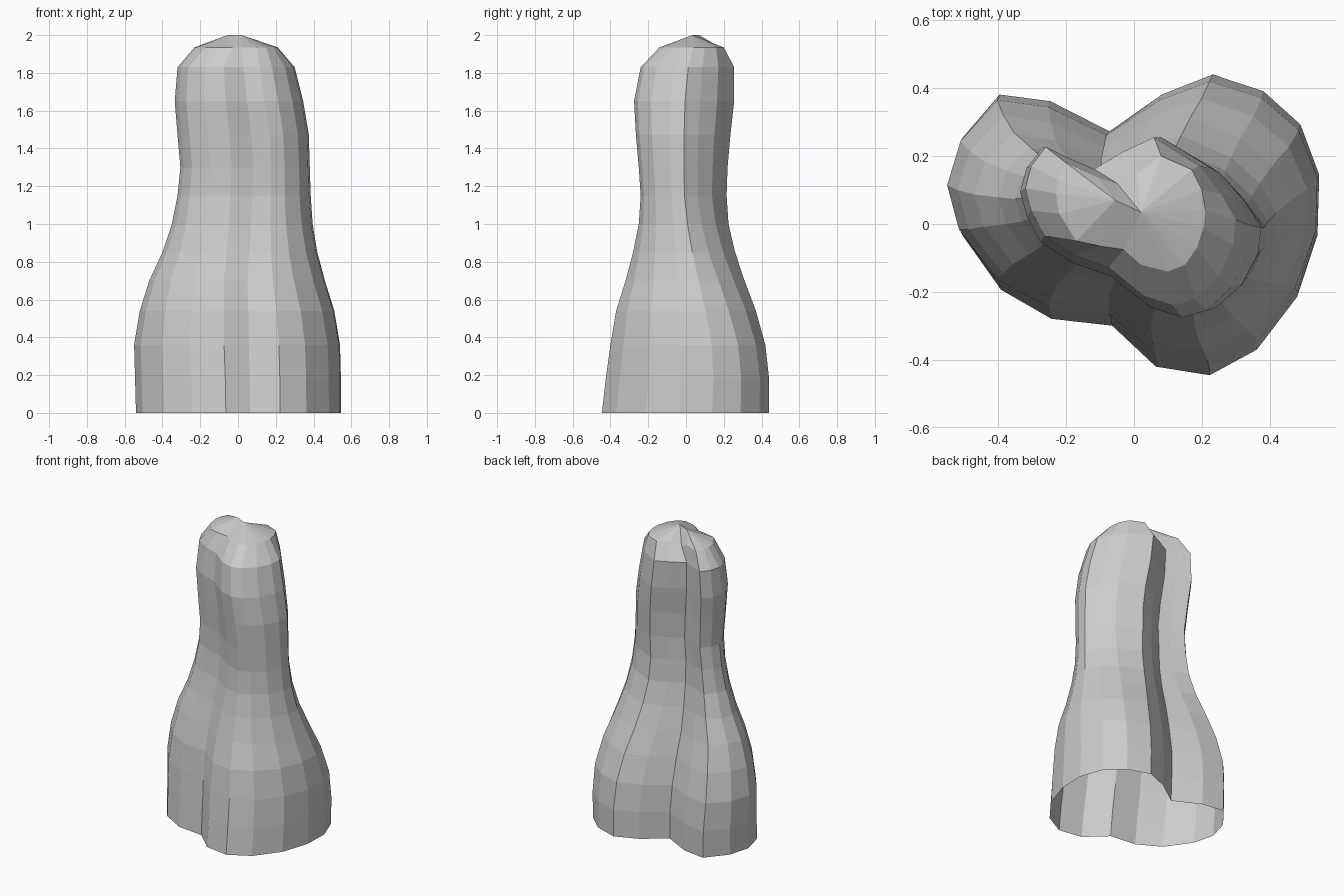
import bpy, bmesh

if "Cube" in bpy.data.objects:
    bpy.data.objects.remove(bpy.data.objects["Cube"])

# Cross-sections of the two-lobed body, counterclockwise from the back crease
BASE = [(-.075, .27), (-.25, .36), (-.40, .38), (-.51, .25), (-.55, .11), (-.515, -.03), (-.40, -.19),
        (-.25, -.275), (-.07, -.295), (.06, -.415), (.22, -.44), (.36, -.365), (.48, -.21), (.54, -.03),
        (.545, .14), (.49, .29), (.38, .39), (.23, .44), (.08, .38)]
UPPER = [(-.10, .16), (-.175, .19), (-.265, .23), (-.315, .17), (-.335, .10), (-.315, .03), (-.27, -.05),
         (-.17, -.11), (-.05, -.15), (.07, -.24), (.17, -.27), (.245, -.25), (.325, -.18), (.375, -.08),
         (.385, .0), (.335, .08), (.26, .17), (.105, .26), (.0, .215)]
CAP = [(-.05, .12), (-.11, .14), (-.20, .18), (-.225, .13), (-.23, .09), (-.22, .03), (-.17, -.05),
       (-.10, -.065), (-.03, -.075), (.02, -.12), (.10, -.14), (.15, -.12), (.185, -.07), (.205, -.01),
       (.21, .04), (.20, .10), (.17, .16), (.08, .20), (.01, .15)]

# Profile: height, left, right, front, back, blend from base to upper section
PROFILE = [(0, -.54, .545, -.445, .44, 0), (.18, -.545, .545, -.425, .44, 0),
           (.36, -.55, .54, -.40, .42, .05), (.54, -.52, .51, -.37, .37, .2),
           (.70, -.47, .46, -.32, .31, .4), (.85, -.40, .42, -.28, .26, .65),
           (1.0, -.35, .395, -.25, .225, .85), (1.15, -.32, .385, -.24, .215, 1),
           (1.3, -.305, .38, -.25, .22, 1), (1.47, -.32, .375, -.265, .235, 1),
           (1.65, -.335, .345, -.275, .255, 1), (1.83, -.32, .30, -.24, .255, 1)]


def fit(points, x0, x1, y0, y1):
    """Scale an outline to fill the given bounds."""
    xs, ys = zip(*points)
    sx = (x1 - x0) / (max(xs) - min(xs))
    sy = (y1 - y0) / (max(ys) - min(ys))
    return [(x0 + (x - min(xs)) * sx, y0 + (y - min(ys)) * sy) for x, y in points]


bm = bmesh.new()
rings = []
for z, x0, x1, y0, y1, t in PROFILE:
    mix = [(a[0] * (1 - t) + b[0] * t, a[1] * (1 - t) + b[1] * t) for a, b in zip(BASE, UPPER)]
    rings.append([bm.verts.new((x, y, z)) for x, y in fit(mix, x0, x1, y0, y1)])
rings.append([bm.verts.new((x, y, 1.91 if i == 0 else 1.935)) for i, (x, y) in enumerate(CAP)])

# Walls, open at the bottom
n = len(BASE)
for low, high in zip(rings, rings[1:]):
    for i in range(n):
        j = (i + 1) % n
        bm.faces.new((low[i], low[j], high[j], high[i]))

# Crown: a fan for each lobe, joined by a short ridge
left_peak = bm.verts.new((-.055, .07, 2))
right_peak = bm.verts.new((.02, .035, 2))
cap = rings[-1]
for i in range(n):
    bm.faces.new((cap[i], cap[(i + 1) % n], left_peak if i < 8 else right_peak))
bm.faces.new((cap[8], right_peak, left_peak))
bm.faces.new((cap[0], left_peak, right_peak))

bmesh.ops.recalc_face_normals(bm, faces=bm.faces)
if right_peak.normal.z < 0:
    bmesh.ops.reverse_faces(bm, faces=bm.faces)
mesh = bpy.data.meshes.new("lobed_body")
bm.to_mesh(mesh)
bm.free()
bpy.context.collection.objects.link(bpy.data.objects.new("lobed_body", mesh))
